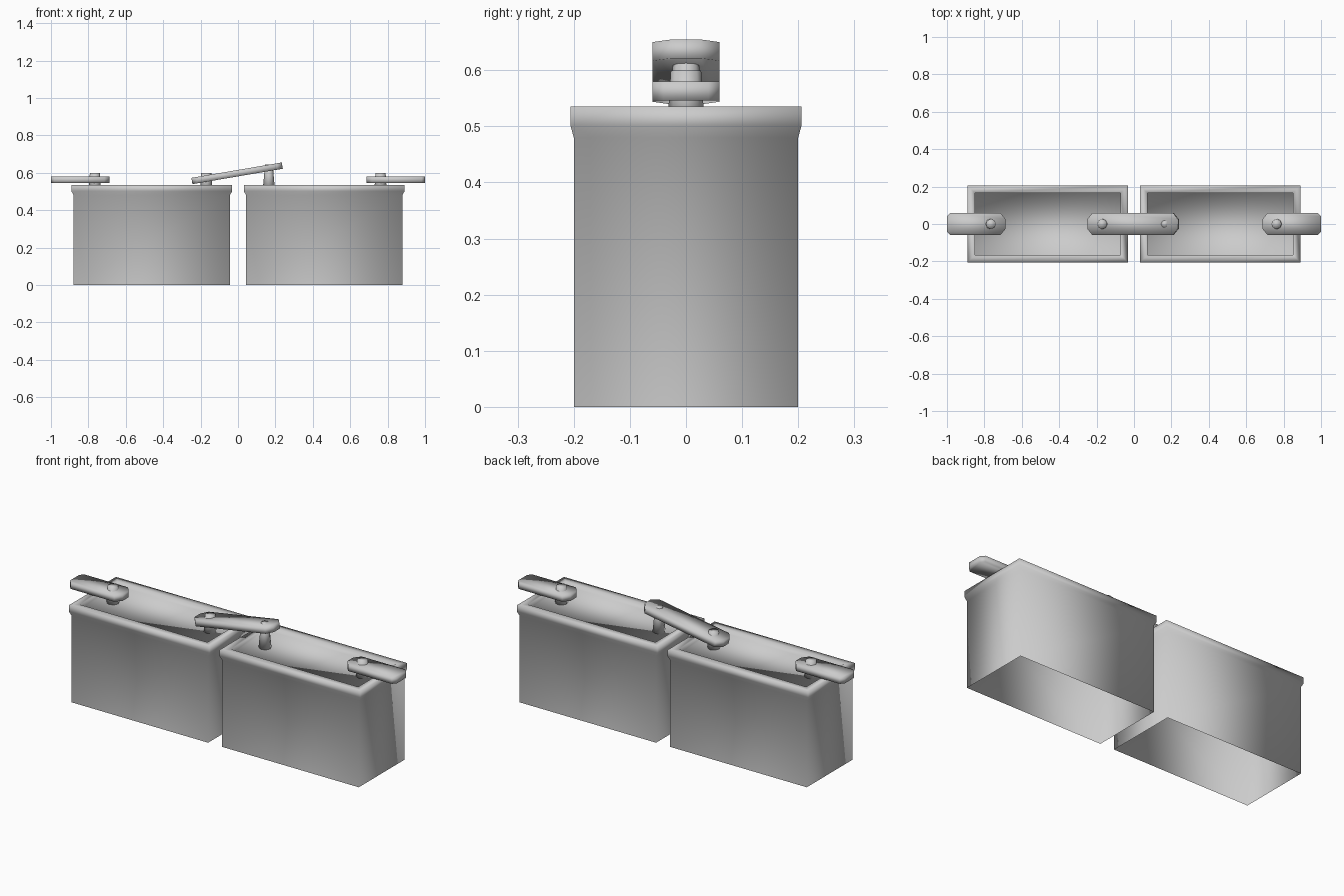
import bpy, bmesh, math
from mathutils import Matrix

old = bpy.data.objects.get("Cube")
if old:
    bpy.data.objects.remove(old)

GREY = (0.6, 0.6, 0.6, 1)
mat = bpy.data.materials.new("plain_grey")
mat.use_nodes = True
mat.diffuse_color = GREY
mat.node_tree.nodes["Principled BSDF"].inputs["Base Color"].default_value = GREY

FLOOR = 0.507


def finish(name, bm, matrix=Matrix()):
    bmesh.ops.recalc_face_normals(bm, faces=bm.faces)
    me = bpy.data.meshes.new(name)
    bm.to_mesh(me)
    bm.free()
    me.materials.append(mat)
    me.shade_smooth()
    ob = bpy.data.objects.new(name, me)
    ob.matrix_world = matrix
    bpy.context.collection.objects.link(ob)
    return ob


def box_part(name, cx, half_x, half_y):
    """Open-bottomed body, flared rim and sunken top, as stacked rectangles."""
    # (offset outward in x, offset outward in y, height)
    profile = [(0, 0, 0), (0, 0, 0.48), (0.012, 0.006, 0.502),
               (0.012, 0.006, 0.535), (-0.028, -0.034, 0.535),
               (-0.028, -0.034, FLOOR)]
    bm = bmesh.new()
    rings = []
    for dx, dy, z in profile:
        a, b = half_x + dx, half_y + dy
        rings.append([bm.verts.new((cx + sx * a, sy * b, z))
                      for sx, sy in ((-1, -1), (1, -1), (1, 1), (-1, 1))])
    for lo, hi in zip(rings, rings[1:]):
        for i in range(4):
            j = (i + 1) % 4
            bm.faces.new((lo[i], lo[j], hi[j], hi[i]))
    bm.faces.new(rings[-1])
    return finish(name, bm)


def link(name, centre, length, ends, tilt=0):
    """Flat bar with clipped corners; ends give the corner cut at -x and +x."""
    h, w, t = length / 2, 0.06, 0.017
    (ax, ay), (bx, by) = ends
    half = [(-h, w - ay), (-h + ax, w), (h - bx, w), (h, w - by)]
    outline = half + [(x, -y) for x, y in reversed(half)]
    bm = bmesh.new()
    face = bm.faces.new([bm.verts.new((x, y, -t)) for x, y in outline])
    ext = bmesh.ops.extrude_face_region(bm, geom=[face])["geom"]
    bmesh.ops.translate(bm, vec=(0, 0, 2 * t),
                        verts=[v for v in ext if isinstance(v, bmesh.types.BMVert)])
    place = Matrix.Translation(centre) @ Matrix.Rotation(-tilt, 4, "Y")
    return finish(name, bm, place)


def peg(name, x, top, top_radius):
    bm = bmesh.new()
    bmesh.ops.create_cone(bm, cap_ends=True, segments=8, radius1=0.033,
                          radius2=top_radius, depth=top - FLOOR)
    return finish(name, bm, Matrix.Translation((x, 0, (FLOOR + top) / 2)))


# Two boxes
for side, s in (("left", 1), ("right", -1)):
    box_part(side + "_box", s * 0.461, 0.418, 0.2)

# Pegs on the box tops
for name, x, top, r in (("right_outer_peg", -0.765, 0.6, 0.027),
                        ("right_inner_peg", -0.17, 0.6, 0.027),
                        ("left_inner_peg", 0.165, 0.645, 0.02),
                        ("left_outer_peg", 0.762, 0.6, 0.027)):
    peg(name, x, top, r)

# Bars: two level end bars and a tilted one joining the boxes
blunt, clipped = (0.018, 0.02), (0.028, 0.034)
link("right_end_bar", (-0.8435, 0, 0.563), 0.313, (blunt, clipped))
link("left_end_bar", (0.8435, 0, 0.563), 0.313, (clipped, blunt))
link("joining_bar", (-0.005, 0, 0.597), 0.49, (clipped, clipped),
     math.atan2(0.08, 0.47))
